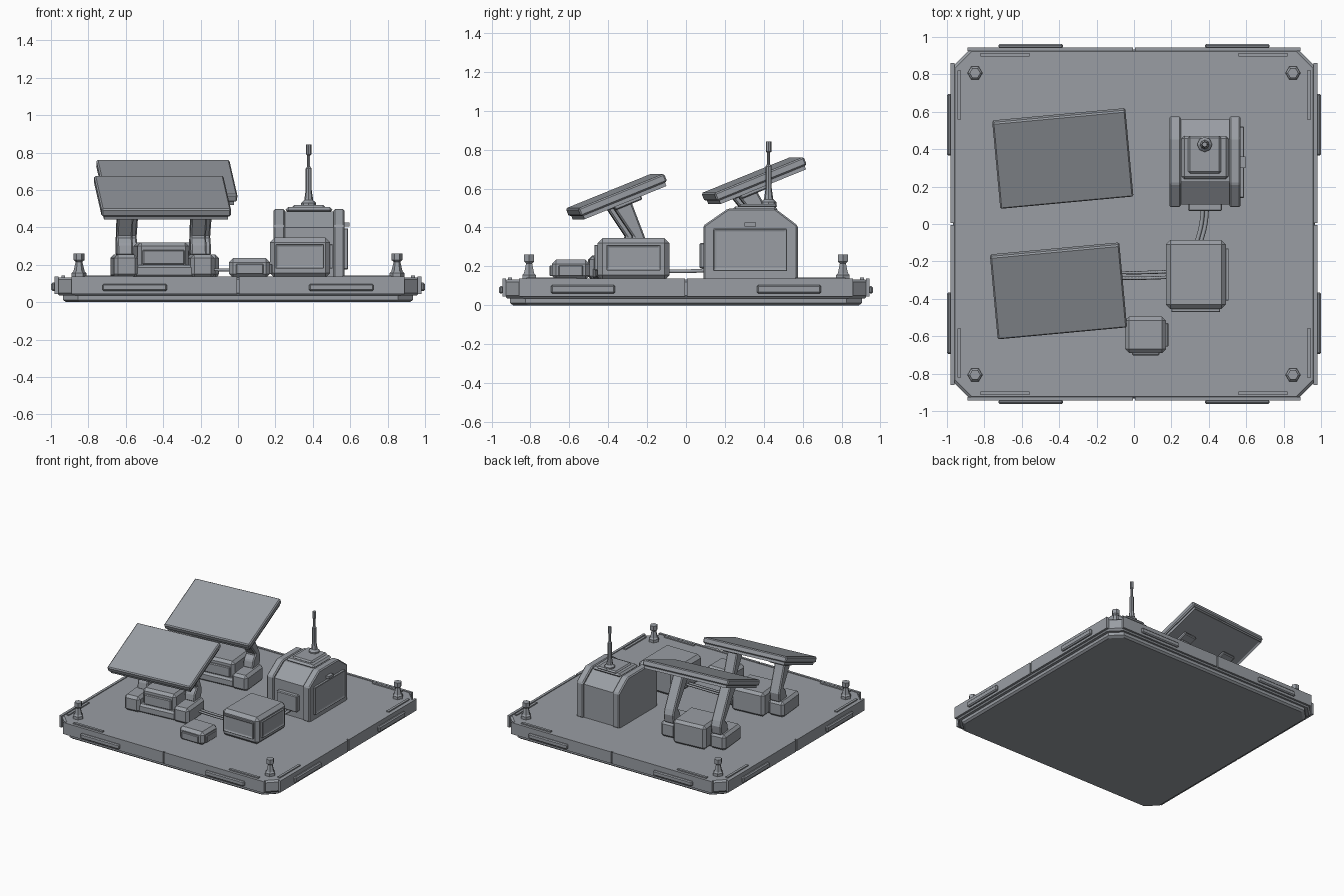
import bpy, bmesh
from math import radians, cos, sin, tan, pi
from mathutils import Matrix, Vector

cube = bpy.data.objects.get("Cube")
if cube:
    bpy.data.objects.remove(cube, do_unlink=True)

grey = bpy.data.materials.new("plain_grey")
grey.use_nodes = True
colour = (0.32, 0.34, 0.37, 1)
grey.diffuse_color = colour
grey.node_tree.nodes["Principled BSDF"].inputs["Base Color"].default_value = colour
WORLD = Matrix.Identity(4)


def finish(name, bm, frame=WORLD, bevel=0):
    bmesh.ops.recalc_face_normals(bm, faces=bm.faces[:])
    me = bpy.data.meshes.new(name)
    bm.to_mesh(me)
    bm.free()
    me.materials.append(grey)
    ob = bpy.data.objects.new(name, me)
    ob.matrix_world = frame
    bpy.context.collection.objects.link(ob)
    if bevel:
        m = ob.modifiers.new("edge", "BEVEL")
        m.width, m.segments = bevel, 1
    return ob


def box(name, x, y, z, frame=WORLD, bevel=0, panel=None):
    """Box from ranges; panel gives the direction of a face to recess."""
    bm = bmesh.new()
    bmesh.ops.create_cube(bm, size=1)
    for v in bm.verts:
        v.co = [(a + b) / 2 + c * (b - a) for c, (a, b) in zip(v.co, (x, y, z))]
    if panel:
        bm.normal_update()
        faces = [f for f in bm.faces if f.normal.dot(Vector(panel)) > 0.9]
        bmesh.ops.inset_region(bm, faces=faces, thickness=0.018, depth=0)
        bmesh.ops.translate(bm, verts=faces[0].verts[:], vec=Vector(panel) * -0.008)
    return finish(name, bm, frame, bevel)


def side_prism(name, x, profile, frame=WORLD, bevel=0):
    """Extrude a (y, z) profile along x."""
    bm = bmesh.new()
    face = bm.faces.new([bm.verts.new((x[0], y, z)) for y, z in profile])
    new = bmesh.ops.extrude_face_region(bm, geom=[face])["geom"]
    for v in new:
        if isinstance(v, bmesh.types.BMVert):
            v.co.x = x[1]
    return finish(name, bm, frame, bevel)


def stack(name, rings):
    """Skin a list of equal rings, with closed ends."""
    bm = bmesh.new()
    loops = [[bm.verts.new(p) for p in r] for r in rings]
    n = len(loops[0])
    for a, b in zip(loops, loops[1:]):
        for i in range(n):
            j = (i + 1) % n
            bm.faces.new((a[i], a[j], b[j], b[i]))
    bm.faces.new(loops[0])
    bm.faces.new(loops[-1])
    return finish(name, bm)


def lathe(name, x, y, profile, n=6):
    return stack(name, [[(x + r * cos(2 * pi * i / n), y + r * sin(2 * pi * i / n), z)
                         for i in range(n)] for r, z in profile])


def octagon(hx, hy, c, z):
    quarter = [(hx, hy - c), (hx - c, hy)]
    pts = quarter + [(-a, b) for a, b in quarter[::-1]]
    pts += [(-a, -b) for a, b in pts]
    return [(a, b, z) for a, b in pts]


def cable(name, points, r=0.012):
    cu = bpy.data.curves.new(name, "CURVE")
    cu.dimensions, cu.bevel_depth, cu.bevel_resolution = "3D", r, 1
    sp = cu.splines.new("BEZIER")
    sp.bezier_points.add(len(points) - 1)
    for bp, p in zip(sp.bezier_points, points):
        bp.co = p
        bp.handle_left_type = bp.handle_right_type = "AUTO"
    cu.materials.append(grey)
    bpy.context.collection.objects.link(bpy.data.objects.new(name, cu))


# Platform: lower tray and chamfered deck
stack("lower_tray", [octagon(0.92, 0.89, 0.08, 0), octagon(0.935, 0.905, 0.08, 0.012),
                     octagon(0.935, 0.905, 0.08, 0.045)])
stack("deck", [octagon(0.955, 0.92, 0.085, 0.035), octagon(0.968, 0.932, 0.09, 0.05),
               octagon(0.968, 0.932, 0.09, 0.12), octagon(0.958, 0.922, 0.09, 0.133)])

# Edge rails, bumpers, deck strips and bollards, mirrored to all corners
def span(s, a, b):
    return tuple(sorted((s * a, s * b)))


for sx in (-1, 1):
    for sy in (-1, 1):
        box("long_rail", span(sx, 0.006, 0.89), span(sy, 0.925, 0.943), (0.045, 0.137))
        box("end_rail", span(sx, 0.96, 0.98), span(sy, 0.006, 0.86), (0.045, 0.137))
        box("long_bumper", span(sx, 0.38, 0.725), span(sy, 0.94, 0.962), (0.06, 0.098), bevel=0.007)
        box("end_bumper", span(sx, 0.975, 1.0), span(sy, 0.365, 0.695), (0.06, 0.105), bevel=0.008)
        box("deck_strip", span(sx, 0.56, 0.82), span(sy, 0.895, 0.915), (0.13, 0.142))
        box("deck_strip_side", span(sx, 0.925, 0.945), span(sy, 0.56, 0.82), (0.13, 0.142))
        lathe("bollard", sx * 0.85, sy * 0.807,
              [(0.04, 0.13), (0.04, 0.155), (0.03, 0.165), (0.018, 0.215), (0.029, 0.225), (0.029, 0.26)])


# Tilted panel on a twin-arm mount
def panel_unit(cx, cy, cz, w, d, lean):
    tilt = radians(22)
    ground = Matrix.Translation((cx, cy, 0)) @ Matrix.Rotation(radians(5.3), 4, "Z")
    slab = Matrix.Translation((cx, cy, cz)) @ Matrix.Rotation(radians(5.3), 4, "Z") \
        @ Matrix.Rotation(tilt, 4, "X")
    h, k = w / 2, d / 2
    box("panel", (-h, h), (-k, k), (-0.045, 0), slab, 0.008)
    box("panel_back", (-h + 0.015, h - 0.015), (-k + 0.012, k - 0.012), (-0.065, -0.04), slab,
        panel=(0, 0, -1))
    # Mount base with feet and drive box
    box("mount_base", (-0.27, 0.27), (-0.1, 0.12), (0.13, 0.2), ground, 0.015)
    box("drive_box", (-0.14, 0.135), (-0.07, 0.2), (0.13, 0.32), ground, 0.02)
    box("drive_cover", (-0.115, 0.11), (-0.085, -0.06), (0.2, 0.28), ground, 0.006)
    top = lambda y: cz - 0.065 / cos(tilt) + y * tan(tilt)
    for s in (-1, 1):
        box("mount_foot", span(s, 0.14, 0.27), (-0.115, 0.14), (0.13, 0.255), ground, 0.02)
        arm = [(0.03, 0.25), (0.135, 0.25), (0.145, 0.32), (0.13, 0.36),
               (lean + 0.045, top(lean + 0.045)), (lean - 0.045, top(lean - 0.045)),
               (0.075, 0.35), (0.04, 0.31)]
        side_prism("support_arm", span(s, 0.155, 0.24), arm, ground, 0.008)
        box("arm_bracket", span(s, 0.14, 0.255), (lean - 0.07, lean + 0.08), (-0.085, -0.06), slab, 0.006)


panel_unit(-0.38, 0.342, 0.67, 0.715, 0.5, -0.05)
panel_unit(-0.403, -0.366, 0.588, 0.695, 0.48, 0.015)

# Cabinet: recessed core between two end frames
outline = [(0.09, 0.13), (0.09, 0.41), (0.215, 0.497), (0.46, 0.497), (0.575, 0.41), (0.575, 0.13)]
core = [(y + (0.015 if y < 0.3 else -0.015), z - (0.012 if z > 0.2 else 0)) for y, z in outline]
side_prism("cabinet_core", (0.24, 0.52), core)
for name, xr in (("cabinet_right_end", (0.19, 0.25)), ("cabinet_left_end", (0.51, 0.57))):
    side_prism(name, xr, outline, bevel=0.008)
box("cabinet_side_door", (0.56, 0.59), (0.14, 0.52), (0.175, 0.395), bevel=0.004, panel=(1, 0, 0))
box("cabinet_handle", (0.565, 0.595), (0.3, 0.36), (0.405, 0.425))
box("cabinet_front_door", (0.29, 0.47), (0.07, 0.11), (0.19, 0.32), bevel=0.006)
box("cabinet_skirt", (0.19, 0.57), (0.105, 0.56), (0.13, 0.17))

# Antenna on a stepped roof plate
box("roof_plate", (0.255, 0.505), (0.24, 0.47), (0.48, 0.508), bevel=0.015)
box("antenna_plate", (0.29, 0.465), (0.27, 0.47), (0.5, 0.52), bevel=0.01)
lathe("antenna", 0.378, 0.425,
      [(0.04, 0.515), (0.04, 0.53), (0.024, 0.545), (0.016, 0.6), (0.016, 0.715), (0.008, 0.725),
       (0.008, 0.785), (0.014, 0.79), (0.014, 0.842)], 8)

# Power box
box("power_box", (0.17, 0.492), (-0.455, -0.085), (0.13, 0.345), bevel=0.025)
box("power_side_door", (0.485, 0.508), (-0.41, -0.13), (0.18, 0.31), bevel=0.003, panel=(1, 0, 0))
box("power_front_door", (0.2, 0.46), (-0.472, -0.45), (0.18, 0.31), bevel=0.003, panel=(0, -1, 0))

# Small junction box
box("junction_box", (-0.048, 0.172), (-0.69, -0.495), (0.13, 0.235), bevel=0.022)
box("junction_front", (-0.01, 0.135), (-0.702, -0.68), (0.15, 0.205), bevel=0.004)
box("junction_side", (0.165, 0.184), (-0.655, -0.53), (0.15, 0.205), bevel=0.004)

# Cables along the deck
for dy in (-0.285, -0.255):
    cable("mount_cable", [(-0.2, dy, 0.175), (0, dy - 0.005, 0.172), (0.19, dy, 0.175)], 0.009)
for dx in (0, 0.022):
    cable("cabinet_cable", [(0.37 + dx, 0.12, 0.18), (0.36 + dx, 0, 0.175), (0.335 + dx, -0.1, 0.175)], 0.011)
